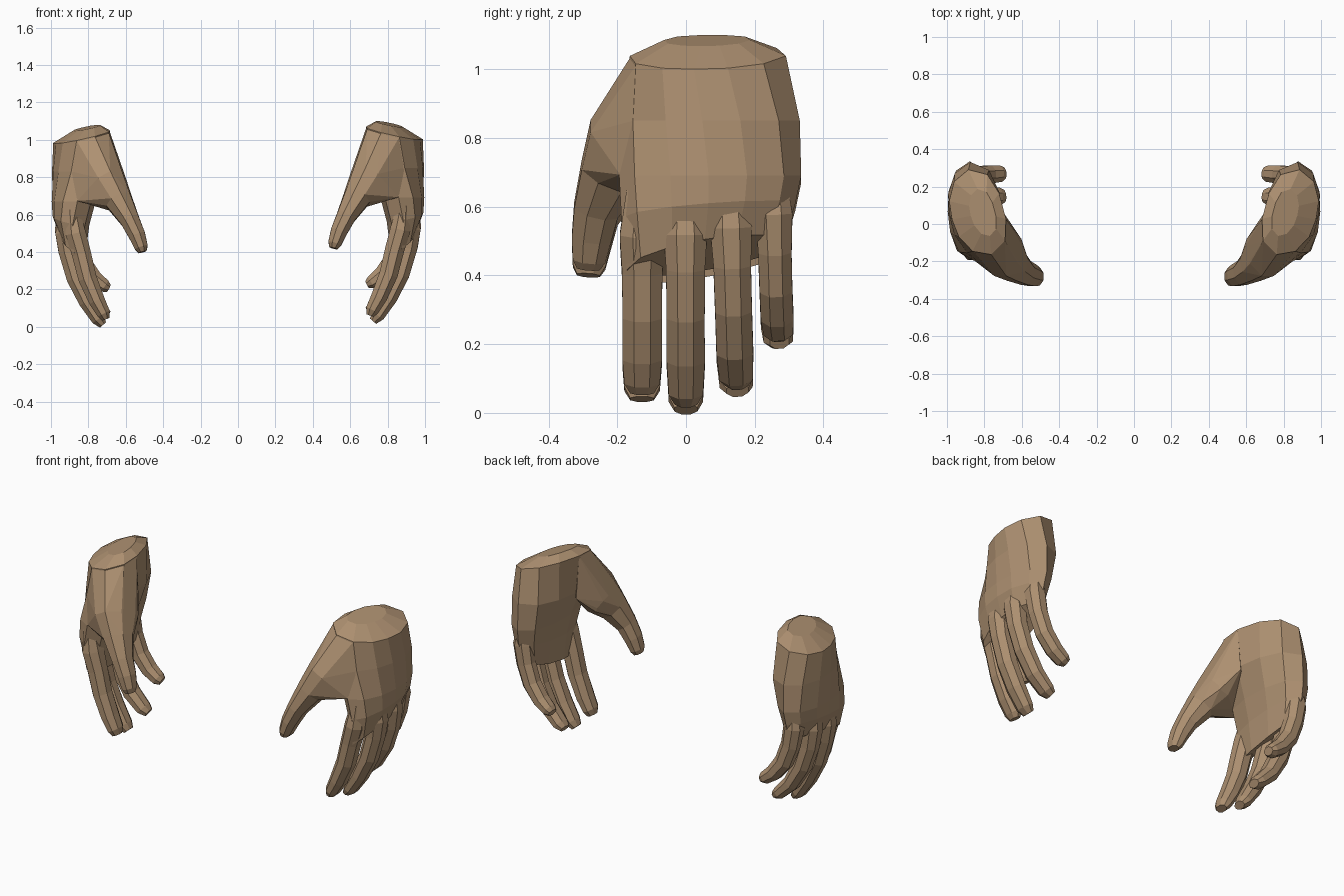
import bpy, bmesh, math
from mathutils import Vector

if "Cube" in bpy.data.objects:
    bpy.data.objects.remove(bpy.data.objects["Cube"])

skin = bpy.data.materials.new("tan_skin")
skin.diffuse_color = (0.42, 0.28, 0.165, 1)
skin.use_nodes = True
skin.node_tree.nodes["Principled BSDF"].inputs["Base Color"].default_value = skin.diffuse_color


def finish(name, bm):
    bmesh.ops.recalc_face_normals(bm, faces=bm.faces)
    me = bpy.data.meshes.new(name)
    bm.to_mesh(me)
    bm.free()
    me.materials.append(skin)
    ob = bpy.data.objects.new(name, me)
    bpy.context.collection.objects.link(ob)
    return ob


def loft(name, rings):
    """Skin a list of equal-length point rings into a closed flat-shaded object."""
    bm = bmesh.new()
    loops = [[bm.verts.new(p) for p in r] for r in rings]
    n = len(loops[0])
    for a, b in zip(loops, loops[1:]):
        for i in range(n):
            j = (i + 1) % n
            bm.faces.new((a[i], a[j], b[j], b[i]))
    bm.faces.new(loops[0])
    bm.faces.new(loops[-1])
    return finish(name, bm)


def hull(name, points):
    bm = bmesh.new()
    verts = [bm.verts.new(p) for p in points]
    bmesh.ops.convex_hull(bm, input=verts)
    loose = [v for v in bm.verts if not v.link_faces]
    bmesh.ops.delete(bm, geom=loose, context='VERTS')
    return finish(name, bm)


# palm cross-section: u = thickness (+ is back of hand), v = width
SECTION = [(1, 0), (.92, .42), (.55, .82), (-.1, 1), (-.75, .78), (-1, .3),
           (-1, -.3), (-.75, -.78), (-.1, -1), (.55, -.82), (.92, -.42)]


def palm_ring(z, cx, cy, a, b, rot, tilt_u, tilt_v):
    c, s = math.cos(math.radians(rot)), math.sin(math.radians(rot))
    return [(cx + u * a * c + v * b * s, cy - u * a * s + v * b * c,
             z + tilt_u * u + tilt_v * v) for u, v in SECTION]


def tube_rings(path):
    """Eight-sided digit rings; path rows are x, y, z, half thickness, half width."""
    pts = [Vector(p[:3]) for p in path]
    rings = []
    for k, (p, row) in enumerate(zip(pts, path)):
        t = (pts[min(k + 1, len(pts) - 1)] - pts[max(k - 1, 0)]).normalized()
        side = Vector((0, 1, 0))
        side = (side - t * side.dot(t)).normalized()
        up = t.cross(side)
        ring = []
        for i in range(8):
            an = math.pi / 8 + i * math.pi / 4
            ring.append(p + (up * math.cos(an) * row[3] + side * math.sin(an) * row[4]) * 1.07)
        rings.append(ring)
    return rings


# palm with domed wrist end, thinning out between the finger roots
palm = [palm_ring(*r) for r in [
    (1.083, .81, .06, .065, .13, 15, -.016, 0),
    (1.035, .838, .06, .14, .235, 15, -.035, 0),
    (.85, .848, .07, .142, .262, 9, 0, 0),
    (.69, .88, .07, .116, .265, 2, 0, 0),
    (.59, .893, .065, .098, .253, 0, .02, .02),
    (.46, .884, .055, .068, .228, 0, .045, .04)]]
hand = loft("right_hand", palm)

# fingers: y position at root and tip, half width, then x, z centreline
FINGERS = {
    "index": (-.127, -.128, .058, [(.885, .65), (.868, .52), (.837, .41), (.805, .28), (.755, .16), (.718, .09), (.706, .06)]),
    "middle": (-.002, 0, .056, [(.92, .65), (.922, .52), (.907, .42), (.867, .28), (.808, .155), (.748, .06), (.722, .03)]),
    "ring": (.127, .15, .054, [(.925, .67), (.925, .54), (.91, .43), (.868, .30), (.80, .18), (.725, .105), (.695, .085)]),
    "little": (.252, .272, .048, [(.89, .70), (.892, .58), (.873, .47), (.832, .36), (.77, .28), (.715, .238), (.692, .226)]),
}
THICK = [.035, .055, .052, .05, .044, .036, .022]
TAPER = [.8, 1.14, 1.02, 1, 1, .9, .6]
digits = []
for name, (y0, y1, w, line) in FINGERS.items():
    digits.append(loft(name + "_finger", tube_rings([
        (x, y0 + (y1 - y0) * k / 6, z, THICK[k], w * TAPER[k]) for k, (x, z) in enumerate(line)])))

# thumb
thumb = tube_rings([
    (.685, -.165, .78, .090, .13), (.635, -.222, .69, .072, .09), (.578, -.262, .59, .052, .066),
    (.54, -.275, .51, .045, .058), (.517, -.282, .445, .036, .048), (.51, -.284, .42, .022, .034)])
digits.append(loft("thumb", thumb))

# fleshy thumb base spanning from the wrist rim and palm edge to the thumb
base = [Vector(p) for p in thumb[0] + thumb[1]]
base += [Vector((.602, -.08, .78)), Vector((.63, -.05, .72)), Vector((.69, .05, .82))]
core = Vector((.84, .0, .88))
for ring, picks in ((palm[1], (6, 7, 8, 9)), (palm[2], (6, 7, 8, 9)), (palm[3], (7, 8))):
    base += [Vector(ring[i]).lerp(core, .015) for i in picks]
digits.append(hull("thumb_base", base))

# fuse digits into the palm
for d in digits:
    m = hand.modifiers.new(d.name, 'BOOLEAN')
    m.operation, m.solver, m.object = 'UNION', 'EXACT', d
bpy.context.view_layer.update()
fused = bpy.data.meshes.new_from_object(hand.evaluated_get(bpy.context.evaluated_depsgraph_get()))
hand.modifiers.clear()
hand.data = fused
for d in digits:
    bpy.data.objects.remove(d)

# mirrored left hand, sitting slightly lower
left = bpy.data.objects.new("left_hand", fused.copy())
bpy.context.collection.objects.link(left)
bm = bmesh.new()
bm.from_mesh(left.data)
for v in bm.verts:
    v.co = (-v.co.x, v.co.y, v.co.z - .02)
bmesh.ops.reverse_faces(bm, faces=bm.faces)
bm.to_mesh(left.data)
bm.free()
